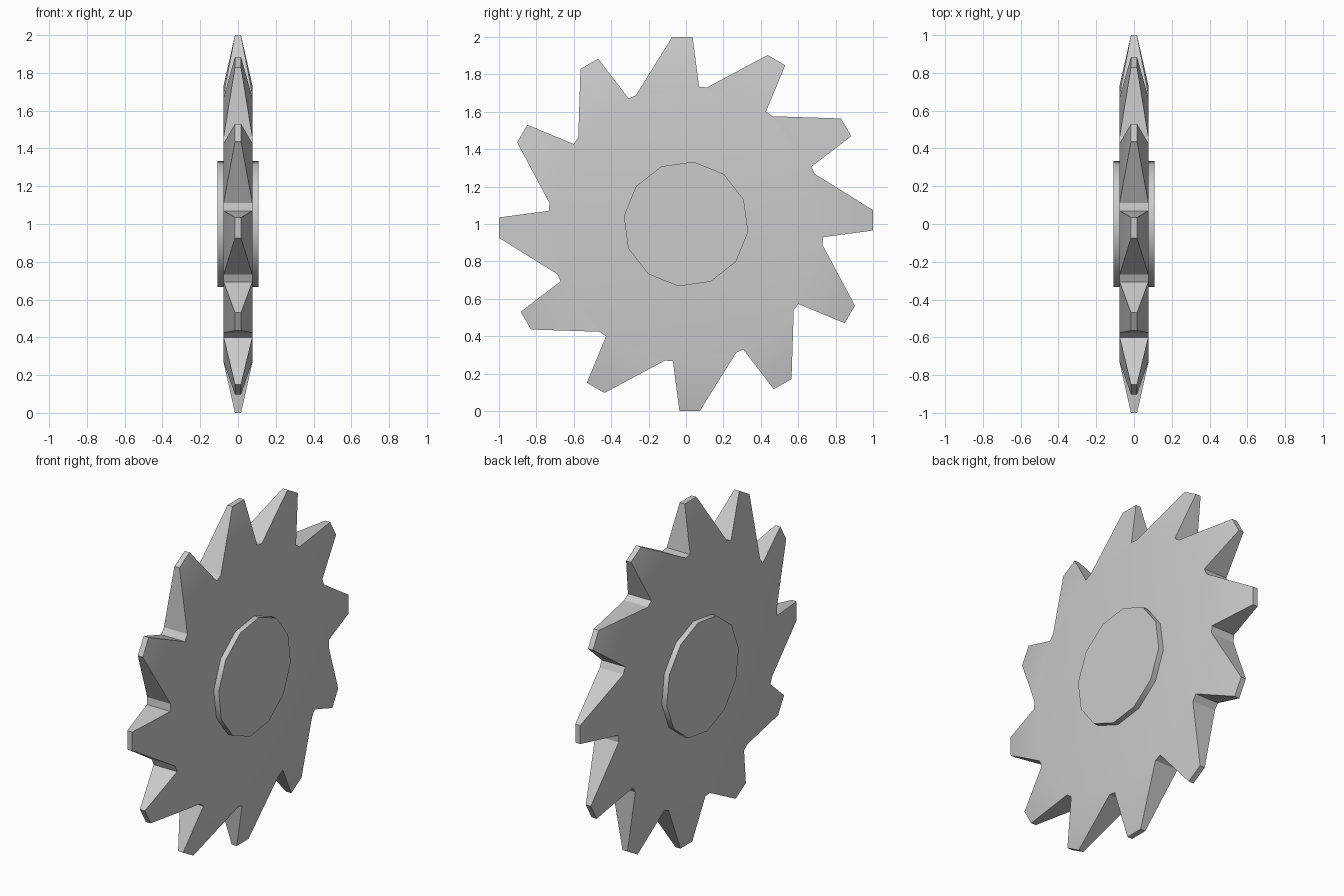
import bpy, bmesh
from math import radians, sin, cos

if "Cube" in bpy.data.objects:
    bpy.data.objects.remove(bpy.data.objects["Cube"])

TEETH = 12
DISC_X, TIP_X = 0.076, 0.016      # half thickness at the disc and at the tooth tips
# one tooth in (y, z) about the axle: left root, left tip, right tip, right root
TOOTH = [(-0.268, 0.688), (-0.074, 1.0), (0.035, 1.0), (0.070, 0.734)]
HUB_R, HUB_X = 0.335, 0.108


def turn(y, z, a):
    """Rotate clockwise about the axle, which sits at z = 1."""
    return y * cos(a) + z * sin(a), 1 + z * cos(a) - y * sin(a)


def finish(name, bm, angle):
    bmesh.ops.recalc_face_normals(bm, faces=bm.faces[:])
    me = bpy.data.meshes.new(name)
    bm.to_mesh(me)
    bm.free()
    ob = bpy.data.objects.new(name, me)
    bpy.context.collection.objects.link(ob)
    bpy.ops.object.select_all(action='DESELECT')
    ob.select_set(True)
    bpy.context.view_layer.objects.active = ob
    bpy.ops.object.shade_smooth_by_angle(angle=radians(angle))
    return ob


# toothed disc: flat body with teeth tapering to thin tips
bm = bmesh.new()
rims = []
for side in (-1, 1):
    rim = []
    for i in range(TEETH):
        for k, (y, z) in enumerate(TOOTH):
            x = side * (TIP_X if k in (1, 2) else DISC_X)
            rim.append(bm.verts.new((x, *turn(y, z, radians(360 / TEETH * i)))))
    rims.append(rim)
    bm.faces.new([v for k, v in enumerate(rim) if k % 4 in (0, 3)])   # disc face
    for i in range(TEETH):
        bm.faces.new(rim[4 * i:4 * i + 4])                            # tooth face
n = TEETH * 4
for k in range(n):                                                    # outer edge
    j = (k + 1) % n
    bm.faces.new((rims[0][k], rims[0][j], rims[1][j], rims[1][k]))
finish("toothed_disc", bm, 30)

# raised twelve-sided hub through both sides
bm = bmesh.new()
rings = [[bm.verts.new((x, *turn(0, HUB_R, radians(7 + 30 * i)))) for i in range(12)]
         for x in (-HUB_X, HUB_X)]
for ring in rings:
    bm.faces.new(ring)
for i in range(12):
    j = (i + 1) % 12
    bm.faces.new((rings[0][i], rings[0][j], rings[1][j], rings[1][i]))
finish("hub", bm, 35)
